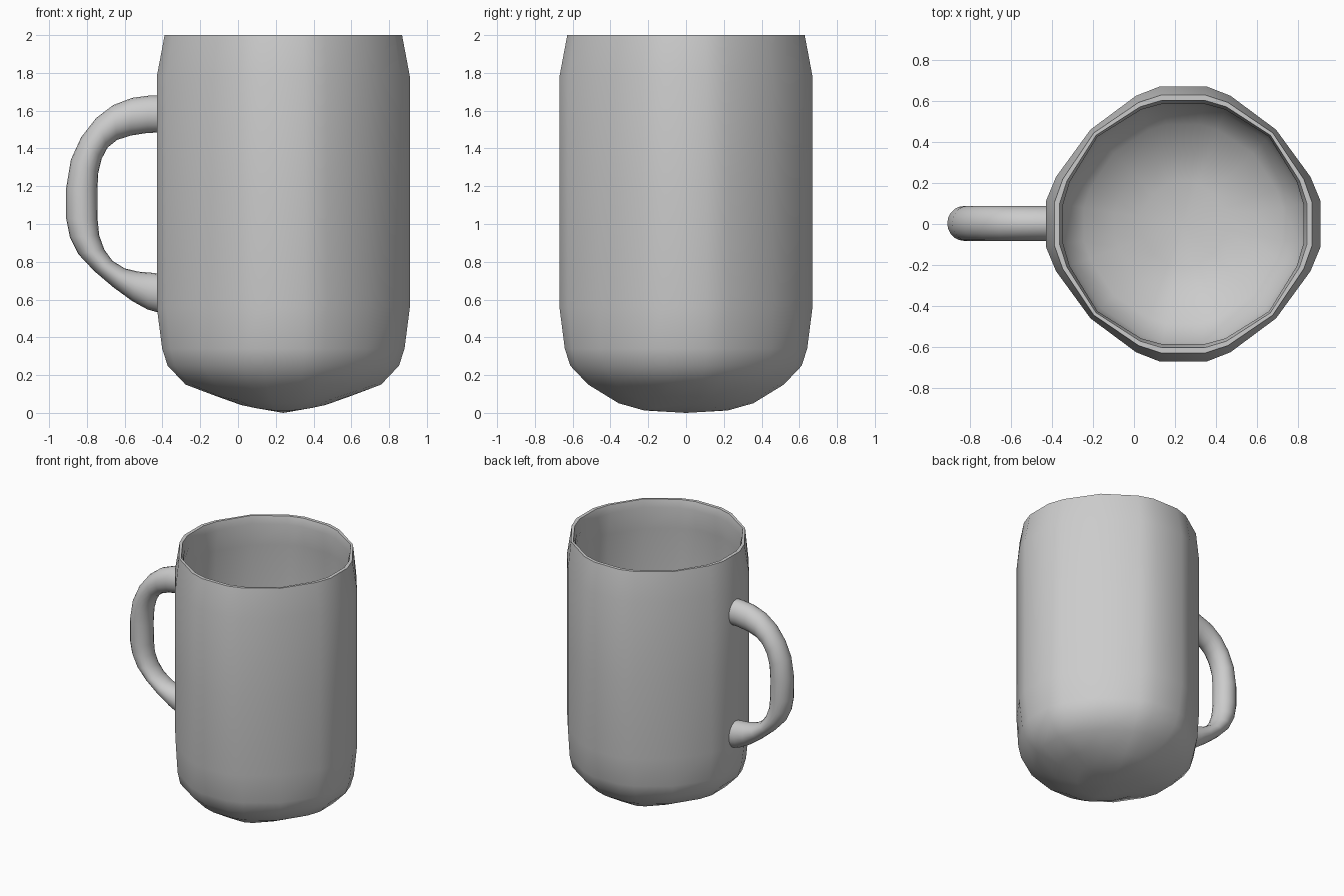
import bpy, bmesh, math
from mathutils import Vector

if "Cube" in bpy.data.objects:
    bpy.data.objects.remove(bpy.data.objects["Cube"])

CX = 0.24  # body axis

# one quadrant of the 20-sided body outline, mirrored round the axis
quad = [(0.67, 0.11), (0.62, 0.23), (0.452, 0.46), (0.23, 0.625), (0.115, 0.67)]
outline = (quad + [(-x, y) for x, y in reversed(quad)]
           + [(-x, -y) for x, y in quad] + [(x, -y) for x, y in reversed(quad)])


def loft(name, rings, cap_start, cap_end):
    """Bridge equal-sized rings; caps are a centre point (fan), 'flat' or None."""
    bm = bmesh.new()
    vr = [[bm.verts.new(p) for p in r] for r in rings]
    n = len(rings[0])
    for a, b in zip(vr, vr[1:]):
        for i in range(n):
            j = (i + 1) % n
            bm.faces.new((a[i], a[j], b[j], b[i]))
    for ring, cap in ((vr[0], cap_start), (vr[-1], cap_end)):
        if cap == 'flat':
            bm.faces.new(ring)
        elif cap:
            c = bm.verts.new(cap)
            for i in range(n):
                bm.faces.new((ring[i], ring[(i + 1) % n], c))
    bmesh.ops.recalc_face_normals(bm, faces=bm.faces)
    me = bpy.data.meshes.new(name)
    bm.to_mesh(me)
    bm.free()
    ob = bpy.data.objects.new(name, me)
    bpy.context.collection.objects.link(ob)
    bpy.ops.object.select_all(action='DESELECT')
    ob.select_set(True)
    bpy.context.view_layer.objects.active = ob
    bpy.ops.object.shade_smooth_by_angle(angle=math.radians(50))
    return ob


def body_ring(s, s_diag, z_side, z_front):
    """Outline scaled s on the axes, s_diag on diagonals; height varies round it."""
    pts = []
    for x, y in outline:
        t = math.atan2(y, x)
        w = math.sin(2 * t) ** 2
        k = s + (s_diag - s) * w
        c = math.cos(t) ** 2
        pts.append(Vector((CX + x * k, y * k, z_side * c + z_front * (1 - c))))
    return pts


# mug body: ridged underside, outer wall, rim, inner wall, floor
rows = [
    (0.33, 0.34, 0.042, 0.012),
    (0.53, 0.55, 0.09, 0.05),
    (0.77, 0.80, 0.15, 0.15),
    (0.91, 0.95, 0.25, 0.25),
    (0.955, 0.98, 0.34, 0.34),
    (1.0, 1.0, 0.56, 0.56),
    (1.0, 1.0, 1.17, 1.17),
    (1.0, 1.0, 1.78, 1.78),
    (0.935, 0.965, 2.0, 2.0),
    (0.895, 0.94, 2.0, 2.0),
    (0.868, 0.925, 1.94, 1.94),
    (0.93, 0.94, 1.77, 1.77),
    (0.93, 0.94, 0.58, 0.58),
    (0.85, 0.89, 0.29, 0.29),
    (0.72, 0.75, 0.20, 0.20),
    (0.50, 0.52, 0.135, 0.10),
    (0.31, 0.32, 0.09, 0.065),
]
loft("mug_body", [body_ring(*r) for r in rows], (CX, 0, 0), (CX, 0, 0.055))

# handle: outer and inner edge of the bow, lofted with round sections
pairs = [
    ((-0.40, 1.68), (-0.40, 1.485)),
    ((-0.47, 1.68), (-0.48, 1.482)),
    ((-0.56, 1.668), (-0.57, 1.468)),
    ((-0.66, 1.63), (-0.64, 1.445)),
    ((-0.75, 1.562), (-0.69, 1.405)),
    ((-0.83, 1.46), (-0.722, 1.345)),
    ((-0.885, 1.34), (-0.74, 1.27)),
    ((-0.91, 1.19), (-0.745, 1.17)),
    ((-0.91, 1.03), (-0.743, 1.02)),
    ((-0.89, 0.93), (-0.735, 0.94)),
    ((-0.845, 0.84), (-0.708, 0.865)),
    ((-0.76, 0.75), (-0.665, 0.805)),
    ((-0.66, 0.665), (-0.60, 0.765)),
    ((-0.56, 0.592), (-0.53, 0.748)),
    ((-0.48, 0.548), (-0.46, 0.742)),
    ((-0.40, 0.525), (-0.40, 0.735)),
]
rings = []
for o, i in pairs:
    a, b = Vector((o[0], 0.003, o[1])), Vector((i[0], 0.003, i[1]))
    mid, half = (a + b) / 2, (a - b) / 2
    rings.append([mid + half * math.cos(t) + Vector((0, 0.085 * math.sin(t), 0))
                  for t in (2 * math.pi * k / 20 for k in range(20))])
loft("handle", rings, 'flat', 'flat')
